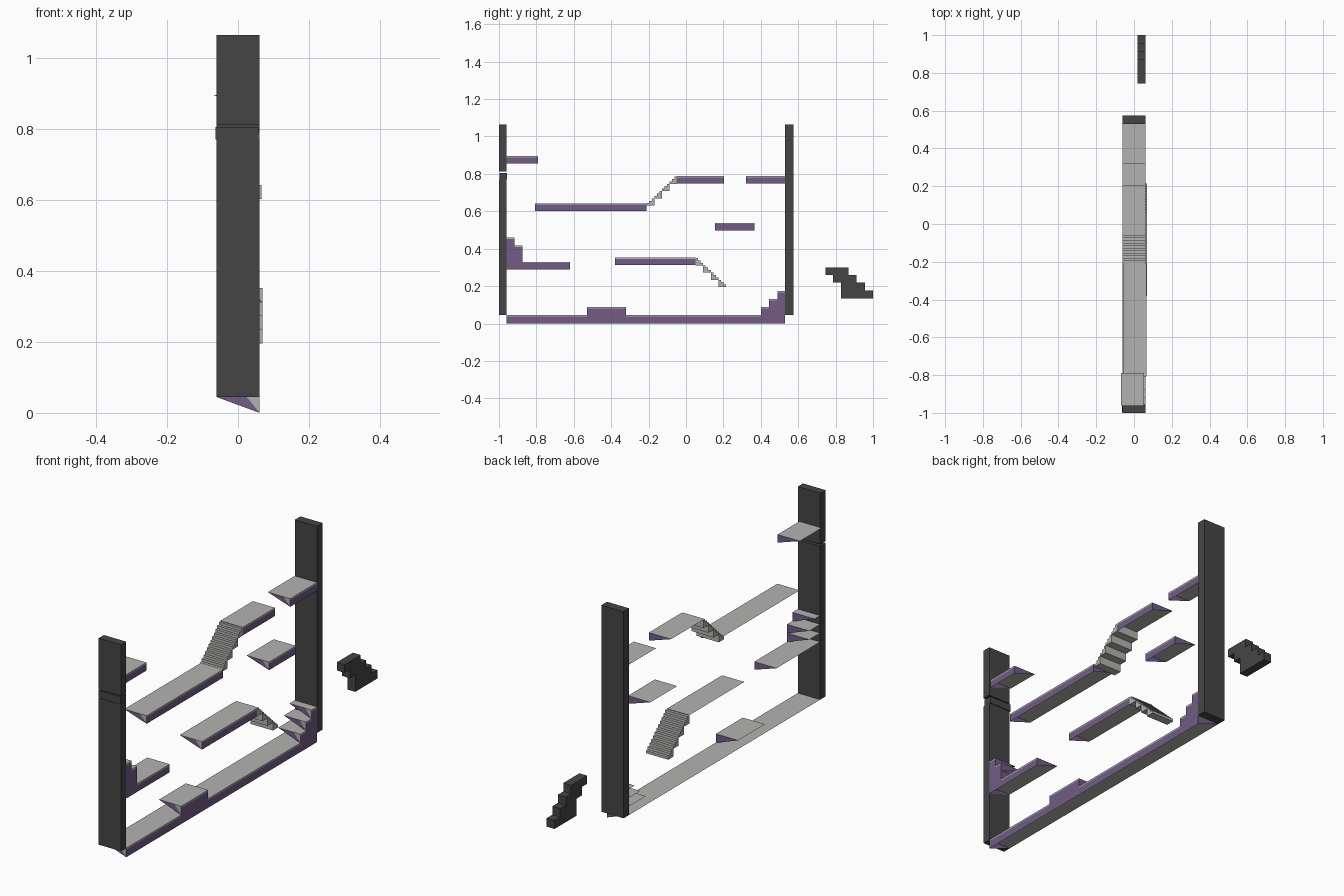
import bpy

if "Cube" in bpy.data.objects:
    bpy.data.objects.remove(bpy.data.objects["Cube"])

def material(name, rgb):
    m = bpy.data.materials.new(name)
    m.diffuse_color = (*rgb, 1)
    m.use_nodes = True
    m.node_tree.nodes["Principled BSDF"].inputs["Base Color"].default_value = m.diffuse_color
    return m

MATS = [material("light_grey", (0.45, 0.45, 0.435)),
        material("dark_grey", (0.06, 0.06, 0.06)),
        material("purple", (0.17, 0.105, 0.235))]
LIGHT, DARK, PURPLE = range(3)
W = 0.061      # half depth of the level
STRIP = 0.007  # light lip along the top of each front

def build(name, verts, faces):
    """faces: list of (material index, vertex indices)"""
    me = bpy.data.meshes.new(name)
    me.from_pydata(verts, [], [f for _, f in faces])
    for m in MATS:
        me.materials.append(m)
    for p, (mi, _) in zip(me.polygons, faces):
        p.material_index = mi
    ob = bpy.data.objects.new(name, me)
    bpy.context.collection.objects.link(ob)

def prism(name, profile, x0, x1, mat):
    """Extrude a (y, z) outline, listed anticlockwise, along x."""
    n = len(profile)
    verts = [(x, y, z) for x in (x0, x1) for y, z in profile]
    faces = [(mat, list(range(n))[::-1]), (mat, list(range(n, 2 * n)))]
    faces += [(mat, [i, (i + 1) % n, n + (i + 1) % n, n + i]) for i in range(n)]
    build(name, verts, faces)

def box(name, y0, y1, z0, z1, x0=-W, x1=W):
    prism(name, [(y0, z0), (y1, z0), (y1, z1), (y0, z1)], x0, x1, DARK)

def platform(name, y0, y1, top, h=0.04, dx=0.0, front=True):
    """Hollow wedge: flat top, purple front with light lip, triangular ends."""
    verts = []
    for y in (y0, y1):
        verts += [(-W + dx, y, top), (W + dx, y, top), (W + dx, y, top - STRIP),
                  (W + dx, y, top - h), (0.024 + dx, y, top)]
    faces = [(LIGHT, (0, 4, 1, 6, 9, 5)),
             (PURPLE, (0, 3, 4)), (LIGHT, (4, 3, 2, 1)), (PURPLE, (5, 9, 6, 7, 8))]
    if front:
        faces += [(LIGHT, (1, 2, 7, 6)), (PURPLE, (2, 3, 8, 7))]
    build(name, verts, faces)

def front_panel(name, bottom, spans):
    """One stepped purple front over several wedges; spans are (y0, y1, top)."""
    outline = [(spans[0][0], bottom), (spans[-1][1], bottom)]
    for y0, y1, z in reversed(spans):
        outline += [(y1, z - STRIP), (y0, z - STRIP)]
    verts = [(W, y, z) for y, z in outline]
    faces = [(PURPLE, list(range(len(verts))))]
    for y0, y1, z in spans:
        k = len(verts)
        verts += [(W, y0, z - STRIP), (W, y1, z - STRIP), (W, y1, z), (W, y0, z)]
        faces.append((LIGHT, [k, k + 1, k + 2, k + 3]))
    build(name, verts, faces)

def stair_ramp(name, ya, za, yb, zb, dx, steps=4, sub=3):
    """Flight with fine treads above and coarse steps below, low end first."""
    dy, dz = (yb - ya) / steps, (zb - za) / steps
    verts, faces = [], []
    def add(pts):
        k = len(verts)
        verts.extend(pts if dy > 0 else pts[::-1])
        faces.append((LIGHT, list(range(k, k + len(pts)))))
    B, F = -W + dx, W + dx
    for i in range(steps):
        y, z = ya + i * dy, za + i * dz
        line = [(y, z)]
        for j in range(1, sub + 1):
            line.append((line[-1][0], z + j * dz / sub))
            line.append((y + j * dy / sub, z + j * dz / sub))
        for (p, q), (r, s) in zip(line, line[1:]):
            add([(B, p, q), (F, p, q), (F, r, s), (B, r, s)])
        c = (y + dy, z)
        add([(F, *c)] + [(F, p, q) for p, q in line[::-1]])
        add([(B, p, q) for p, q in line] + [(B, *c)])
        add([(F, y, z), (B, y, z), (B, *c), (F, *c)])
        add([(F, *c), (B, *c), (B, y + dy, z + dz), (F, y + dy, z + dz)])
    build(name, verts, faces)

# floor, bump and corner steps
platform("floor", -0.96, 0.53, 0.045, 0.045, front=False)
platform("floor_bump", -0.53, -0.32, 0.088, 0.044, front=False)
for i, y in enumerate((0.40, 0.445, 0.488)):
    platform(f"right_corner_step_{i}", y, 0.53, 0.088 + 0.043 * i, 0.044, front=False)
front_panel("floor_front", 0.0, [(-0.96, -0.53, 0.045), (-0.53, -0.32, 0.088),
                                 (-0.32, 0.40, 0.045), (0.40, 0.445, 0.088),
                                 (0.445, 0.488, 0.131), (0.488, 0.53, 0.174)])

# ledge with steps on the left wall
platform("left_ledge", -0.96, -0.62, 0.33, front=False)
for i, y in enumerate((-0.875, -0.875, -0.917)):
    platform(f"left_ledge_step_{i}", -0.96, y, 0.374 + 0.043 * i, 0.044, front=False)
front_panel("left_ledge_front", 0.29, [(-0.96, -0.917, 0.46), (-0.917, -0.875, 0.417),
                                       (-0.875, -0.62, 0.33)])

# floating platforms
platform("middle_platform", -0.38, 0.05, 0.352, dx=0.008)
platform("long_platform", -0.807, -0.21, 0.642, dx=0.005)
platform("upper_platform", -0.05, 0.203, 0.788)
platform("upper_right_ledge", 0.32, 0.53, 0.788)
platform("small_platform", 0.155, 0.365, 0.538)
platform("top_left_ledge", -0.96, -0.79, 0.895, dx=-0.008)

# stair ramps
stair_ramp("rising_ramp", -0.21, 0.63, -0.048, 0.786, 0.0)
stair_ramp("falling_ramp", 0.215, 0.195, 0.05, 0.35, 0.008)

# walls
box("left_wall_lower", -1.0, -0.96, 0.045, 0.77)
box("left_wall_collar", -0.998, -0.956, 0.77, 0.805, -W - 0.003, W - 0.003)
box("left_wall_upper", -1.0, -0.96, 0.812, 1.065)
box("right_wall", 0.53, 0.574, 0.045, 1.065)

# detached dark stair block
prism("dark_stairs", [(0.745, 0.26), (0.785, 0.26), (0.785, 0.218), (0.828, 0.218),
                      (0.828, 0.134), (1.0, 0.134), (1.0, 0.176), (0.956, 0.176),
                      (0.956, 0.218), (0.912, 0.218), (0.912, 0.258), (0.87, 0.258),
                      (0.87, 0.30), (0.745, 0.30)], 0.018, W, DARK)
